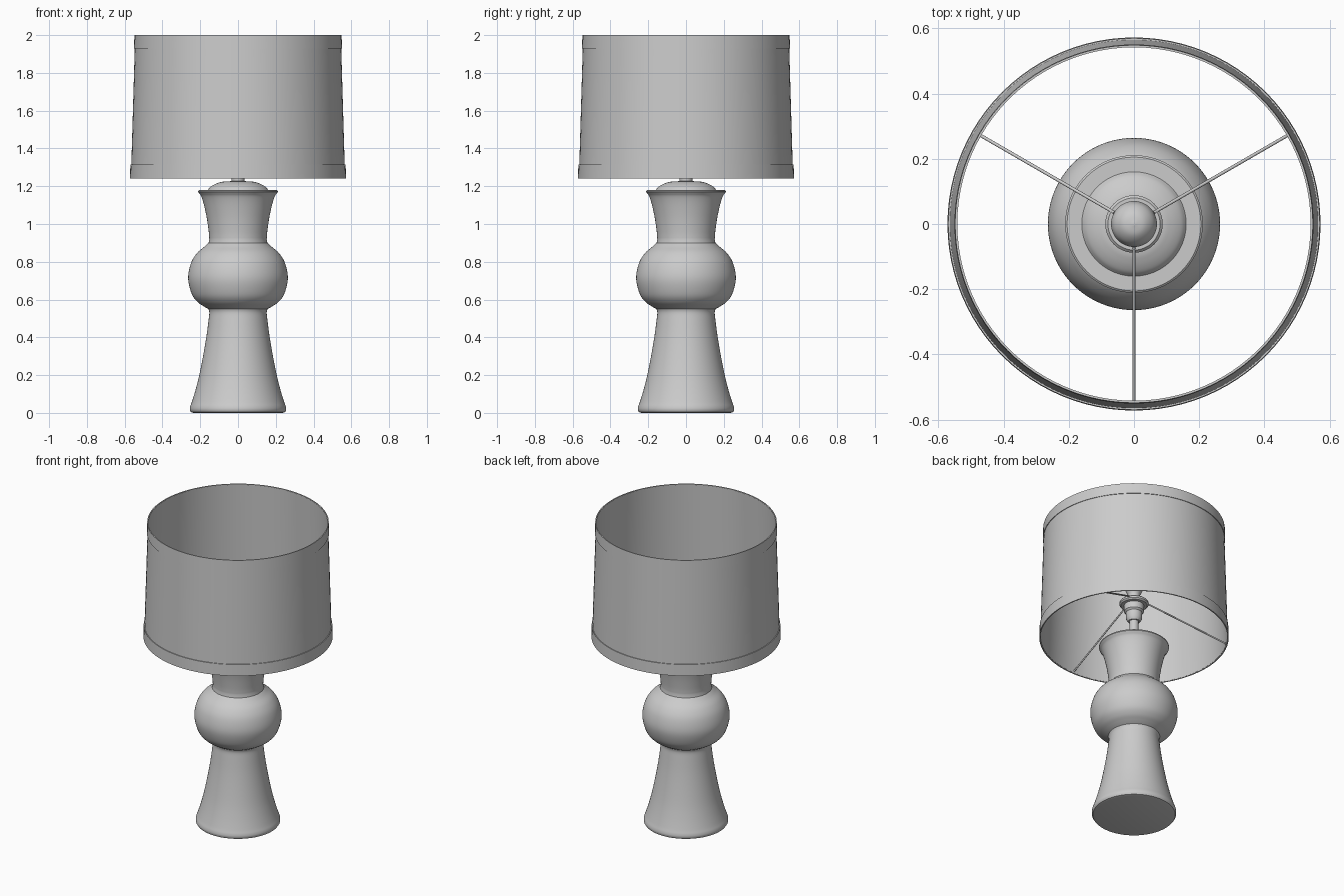
import bpy, bmesh, math
from mathutils import Vector

if "Cube" in bpy.data.objects:
    bpy.data.objects.remove(bpy.data.objects["Cube"])

SEG = 96


def smooth_path(pts, n=5):
    # Catmull-Rom interpolation through (radius, height) points
    p = [Vector(q) for q in pts]
    p = [2 * p[0] - p[1]] + p + [2 * p[-1] - p[-2]]
    out = []
    for i in range(1, len(p) - 2):
        a, b, c, d = p[i - 1:i + 3]
        for k in range(n):
            t = k / n
            out.append(0.5 * (2 * b + (c - a) * t + (2 * a - 5 * b + 4 * c - d) * t * t
                              + (3 * b - a - 3 * c + d) * t ** 3))
    return [tuple(v) for v in out] + [tuple(pts[-1])]


def lathe(name, profile, closed=False, seg=SEG, angle=35):
    bm = bmesh.new()
    vs = [bm.verts.new((r, 0, z)) for r, z in profile]
    es = [bm.edges.new(e) for e in zip(vs, vs[1:])]
    if closed:
        es.append(bm.edges.new((vs[-1], vs[0])))
    bmesh.ops.spin(bm, geom=vs + es, cent=(0, 0, 0), axis=(0, 0, 1),
                   angle=2 * math.pi, steps=seg)
    bmesh.ops.remove_doubles(bm, verts=bm.verts, dist=1e-5)
    bmesh.ops.recalc_face_normals(bm, faces=bm.faces)
    me = bpy.data.meshes.new(name)
    bm.to_mesh(me)
    bm.free()
    ob = bpy.data.objects.new(name, me)
    bpy.context.collection.objects.link(ob)
    bpy.ops.object.select_all(action='DESELECT')
    ob.select_set(True)
    bpy.context.view_layer.objects.active = ob
    bpy.ops.object.shade_smooth_by_angle(angle=math.radians(angle))
    return ob


def rod(name, a, b, r):
    a, b = Vector(a), Vector(b)
    d = b - a
    bpy.ops.mesh.primitive_cylinder_add(vertices=12, radius=r, depth=d.length,
                                        location=(a + b) / 2)
    ob = bpy.context.object
    ob.name = name
    ob.rotation_euler = d.to_track_quat('Z', 'Y').to_euler()
    bpy.ops.object.shade_smooth_by_angle(angle=math.radians(35))


# Turned body: foot, flared column, round belly, flared neck
foot = [(0, 0), (0.235, 0), (0.249, 0.004), (0.255, 0.013), (0.255, 0.025)]
column = smooth_path([(0.252, 0.037), (0.242, 0.065), (0.224, 0.125), (0.205, 0.2),
                      (0.185, 0.3), (0.168, 0.4), (0.156, 0.49), (0.152, 0.53), (0.156, 0.55)])
belly = smooth_path([(0.175, 0.56), (0.214, 0.587), (0.245, 0.63), (0.264, 0.71),
                     (0.25, 0.79), (0.218, 0.845), (0.178, 0.88), (0.156, 0.9)])
neck = smooth_path([(0.152, 0.92), (0.155, 0.96), (0.165, 1.03), (0.18, 1.1),
                    (0.194, 1.145), (0.206, 1.163)])
lip = [(0.211, 1.169), (0.211, 1.175), (0.205, 1.18), (0, 1.18)]
lathe("lamp_body", foot + column + belly + neck + lip)

# Domed cap on the neck
lathe("cap", [(0, 1.17), (0.16, 1.17)] + smooth_path(
    [(0.16, 1.18), (0.145, 1.197), (0.115, 1.214), (0.08, 1.224), (0, 1.228)]))

# Stem, socket and fitter ring
lathe("stem", [(0, 1.2), (0.035, 1.2), (0.035, 1.25), (0.028, 1.255),
               (0.028, 1.37), (0, 1.37)], seg=48)
lathe("socket", [(0, 1.35), (0.036, 1.35), (0.048, 1.37), (0.05, 1.41), (0.06, 1.42),
                 (0.06, 1.465), (0.036, 1.465), (0.036, 1.53), (0, 1.53)], seg=48)
lathe("fitter_ring", [(0.055, 1.462), (0.08, 1.462), (0.088, 1.47), (0.088, 1.482),
                      (0.08, 1.49), (0.055, 1.49)], closed=True, seg=48)

# Light bulb
lathe("light_bulb", [(0, 1.52), (0.034, 1.52)] + smooth_path(
    [(0.036, 1.535), (0.052, 1.57), (0.067, 1.605), (0.07, 1.63), (0.061, 1.665),
     (0.035, 1.691), (0, 1.7)]), seg=48)

# Three sloping spokes carrying the shade
for i in range(3):
    t = math.radians(30 + 120 * i)
    c, s = math.cos(t), math.sin(t)
    rod(f"spoke_{i + 1}", (0.07 * c, 0.07 * s, 1.49), (0.562 * c, 0.562 * s, 1.255), 0.005)


# Tapered shade wall and the trim bands at its rims
def wall(z):
    return 0.567 - (z - 1.24) * 0.0295


def shade_ring(name, z0, z1, inner, outer):
    lathe(name, [(wall(z0) + outer, z0), (wall(z1) + outer, z1),
                 (wall(z1) + inner, z1), (wall(z0) + inner, z0)], closed=True)


shade_ring("shade", 1.243, 1.997, -0.003, 0)
shade_ring("shade_top_band", 1.93, 2.0, -0.002, 0.004)
shade_ring("shade_bottom_band", 1.24, 1.315, -0.002, 0.005)
